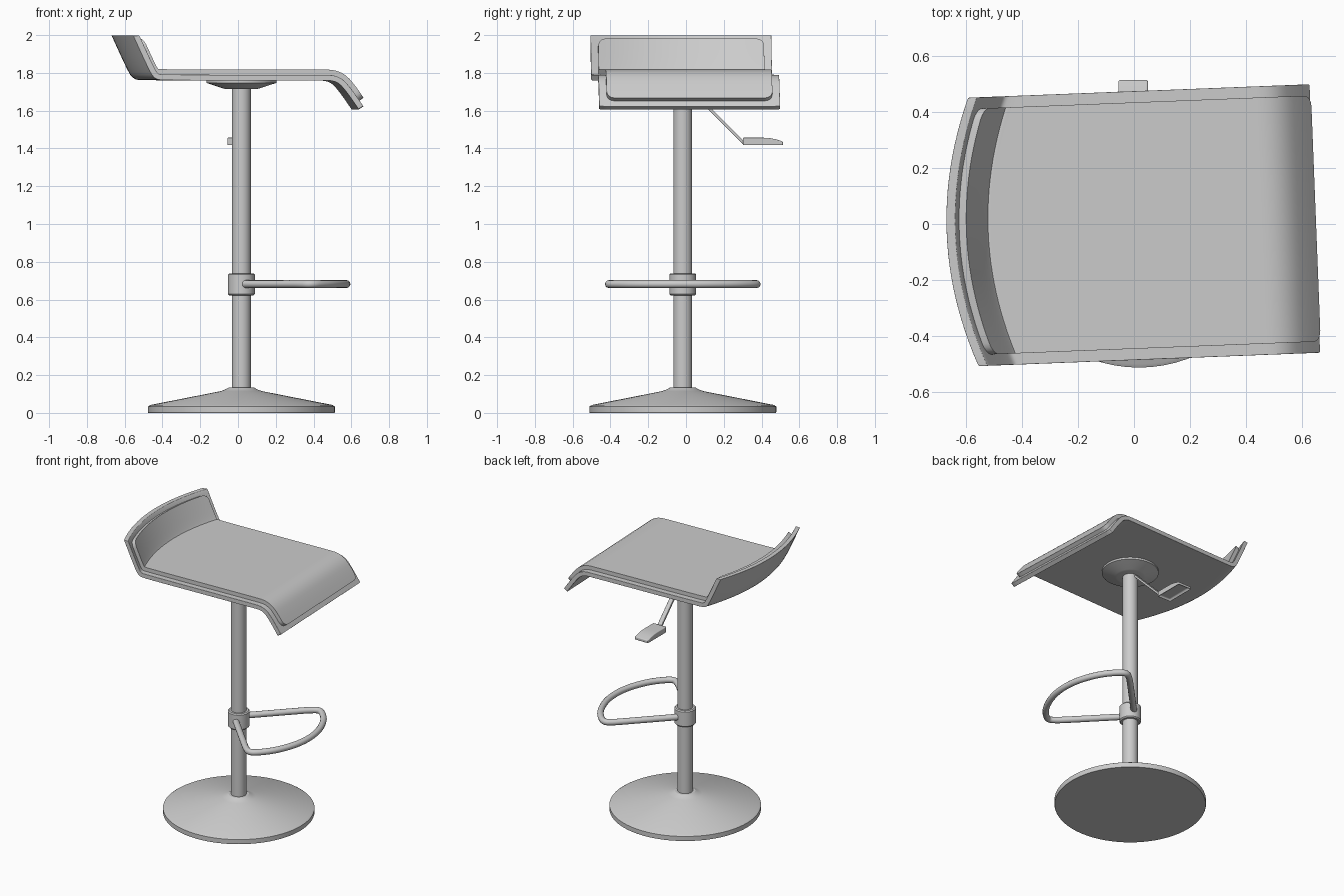
import bpy, bmesh, math
from mathutils import Vector

if "Cube" in bpy.data.objects:
    bpy.data.objects.remove(bpy.data.objects["Cube"])

CX, CY = 0.018, -0.017      # column axis
TURN = math.radians(2.25)   # seat and footrest are swivelled slightly


def finish(name, bm, loc=(0, 0, 0), rot=0, bevel=0, angle=35):
    bmesh.ops.recalc_face_normals(bm, faces=bm.faces)
    me = bpy.data.meshes.new(name)
    bm.to_mesh(me)
    bm.free()
    ob = bpy.data.objects.new(name, me)
    bpy.context.collection.objects.link(ob)
    ob.location, ob.rotation_euler.z = loc, rot
    if bevel:
        m = ob.modifiers.new("bevel", 'BEVEL')
        m.width, m.segments, m.limit_method = bevel, 3, 'ANGLE'
        m.angle_limit = math.radians(50)
    bpy.ops.object.select_all(action='DESELECT')
    ob.select_set(True)
    bpy.context.view_layer.objects.active = ob
    bpy.ops.object.shade_smooth_by_angle(angle=math.radians(angle))
    return ob


def lathe(name, prof, seg=64):
    bm = bmesh.new()
    vs = [bm.verts.new((r, 0, z)) for r, z in prof]
    es = [bm.edges.new(p) for p in zip(vs, vs[1:])]
    bmesh.ops.spin(bm, geom=vs + es, cent=(0, 0, 0), axis=(0, 0, 1),
                   angle=math.tau, steps=seg, use_duplicate=False)
    bmesh.ops.remove_doubles(bm, verts=bm.verts, dist=1e-5)
    return finish(name, bm, (CX, CY, 0), angle=25)


def chaikin(pts, n):
    pts = [Vector(p) for p in pts]
    for _ in range(n):
        mid = []
        for a, b in zip(pts, pts[1:]):
            mid += [a.lerp(b, .25), a.lerp(b, .75)]
        pts = [pts[0]] + mid[1:-1] + [pts[-1]]
    return pts


# pedestal: base, column, footrest collar, seat mount
lathe("base", [(0, 0), (.493, 0), (.495, .004), (.495, .034), (.482, .042), (.11, .115),
               (.085, .124), (.066, .135), (.045, .135)], 72)
lathe("column", [(0, .1), (.05, .1), (.05, 1.75), (0, 1.75)], 48)
lathe("footrest_collar", [(.045, .622), (.064, .622), (.071, .629), (.071, .732),
                          (.064, .739), (.045, .739)], 48)
lathe("seat_mount", [(0, 1.715), (.085, 1.715), (.1, 1.719), (.185, 1.747), (.185, 1.765),
                     (0, 1.765)])

# seat side profile (underside), followed by arc length
PROF = chaikin([(-.592, 1.998), (-.51, 1.818), (-.478, 1.765), (-.42, 1.76), (.40, 1.76),
                (.487, 1.758), (.54, 1.698), (.603, 1.606)], 3)
LEN = [0]
for a, b in zip(PROF, PROF[1:]):
    LEN.append(LEN[-1] + (b - a).length)
TOTAL = LEN[-1]
HALF = .479


def along(s):
    s = min(max(s, 0), TOTAL)
    i = next(k for k in range(1, len(LEN)) if s <= LEN[k] + 1e-9)
    return PROF[i - 1].lerp(PROF[i], (s - LEN[i - 1]) / (LEN[i] - LEN[i - 1]))


def seat_point(s, v, h):
    p, t = along(s), (along(s + .006) - along(s - .006)).normalized()
    u, z = p.x - t.y * h, p.y + t.x * h
    k = min(max((-.25 - p.x) / .19, 0), 1)
    k = k * k * (3 - 2 * k)
    return Vector((u - .095 * k * (1 - (v / HALF) ** 2), v, min(z, 1.998)))


def slab(name, s0, s1, half, h0, h1, r, bevel):
    """Panel following the seat profile, with corner radius r."""
    n, m = 72, 24
    ends = [0, .003, .01, .02, .035]
    step = (s1 - s0 - .1) / n
    ss = [s0 + e for e in ends] + [s0 + .05 + step * i for i in range(n + 1)] \
        + [s1 - e for e in reversed(ends)]
    bm = bmesh.new()
    layers = []
    for h in (h0, h1):
        rows = []
        for s in ss:
            d = min(s - s0, s1 - s, r)
            w = half - r + math.sqrt(max(r * r - (r - d) ** 2, 0))
            rows.append([bm.verts.new(seat_point(s, w * (2 * j / m - 1), h))
                         for j in range(m + 1)])
        layers.append(rows)
        for a, b in zip(rows, rows[1:]):
            for j in range(m):
                bm.faces.new((a[j], a[j + 1], b[j + 1], b[j]))
    lo, hi = ([g[0] + [q[-1] for q in g[1:]] + g[-1][-2::-1] + [q[0] for q in g[-2:0:-1]]
               for g in layers])
    for i in range(len(lo)):
        k = (i + 1) % len(lo)
        bm.faces.new((lo[i], lo[k], hi[k], hi[i]))
    return finish(name, bm, (CX, -.005, 0), TURN, bevel)


slab("seat_shell", 0, TOTAL, HALF, 0, .03, .006, .003)
slab("seat_cushion", .044, TOTAL - .035, .439, .027, .058, .04, .01)

# footrest: D-shaped tube
half_path = [(.56, 0), (.545, .13), (.49, .27), (.42, .36), (.365, .40), (.315, .365),
             (.27, .32), (.02, .06)]
path = chaikin([(x, -y) for x, y in reversed(half_path)] + half_path[1:], 2)
cu = bpy.data.curves.new("footrest", 'CURVE')
cu.dimensions, cu.bevel_depth, cu.bevel_resolution, cu.use_fill_caps = '3D', .021, 4, True
sp = cu.splines.new('POLY')
sp.points.add(len(path) - 1)
for pt, p in zip(sp.points, path):
    pt.co = (p.x, p.y, 0, 1)
sp.use_smooth = True
foot = bpy.data.objects.new("footrest", cu)
bpy.context.collection.objects.link(foot)
foot.location = (CX, CY, .682)


def box(size):
    bm = bmesh.new()
    bmesh.ops.create_cube(bm, size=1)
    bmesh.ops.scale(bm, vec=size, verts=bm.verts)
    return bm


# height lever: flat strip and hollow paddle
lever = finish("lever_arm", box((.034, .43, .015)), (.005, .155, 1.58), bevel=.004)
lever.rotation_euler.x = -math.radians(45)

bm = box((.105, .212, .036))
bmesh.ops.subdivide_edges(bm, edges=[e for e in bm.edges
                          if abs(e.verts[0].co.y - e.verts[1].co.y) > .1], cuts=5)
for v in bm.verts:
    if v.co.z > 0:
        v.co.z += .006 - .02 * max(0, v.co.y / .106) ** 2
under = [f for f in bm.faces if f.normal.z < -.9]
bmesh.ops.inset_region(bm, faces=under, thickness=.012)
bmesh.ops.translate(bm, vec=(0, 0, .016), verts=list({v for f in under for v in f.verts}))
finish("lever_paddle", bm, (-.003, .407, 1.433), bevel=.005)
